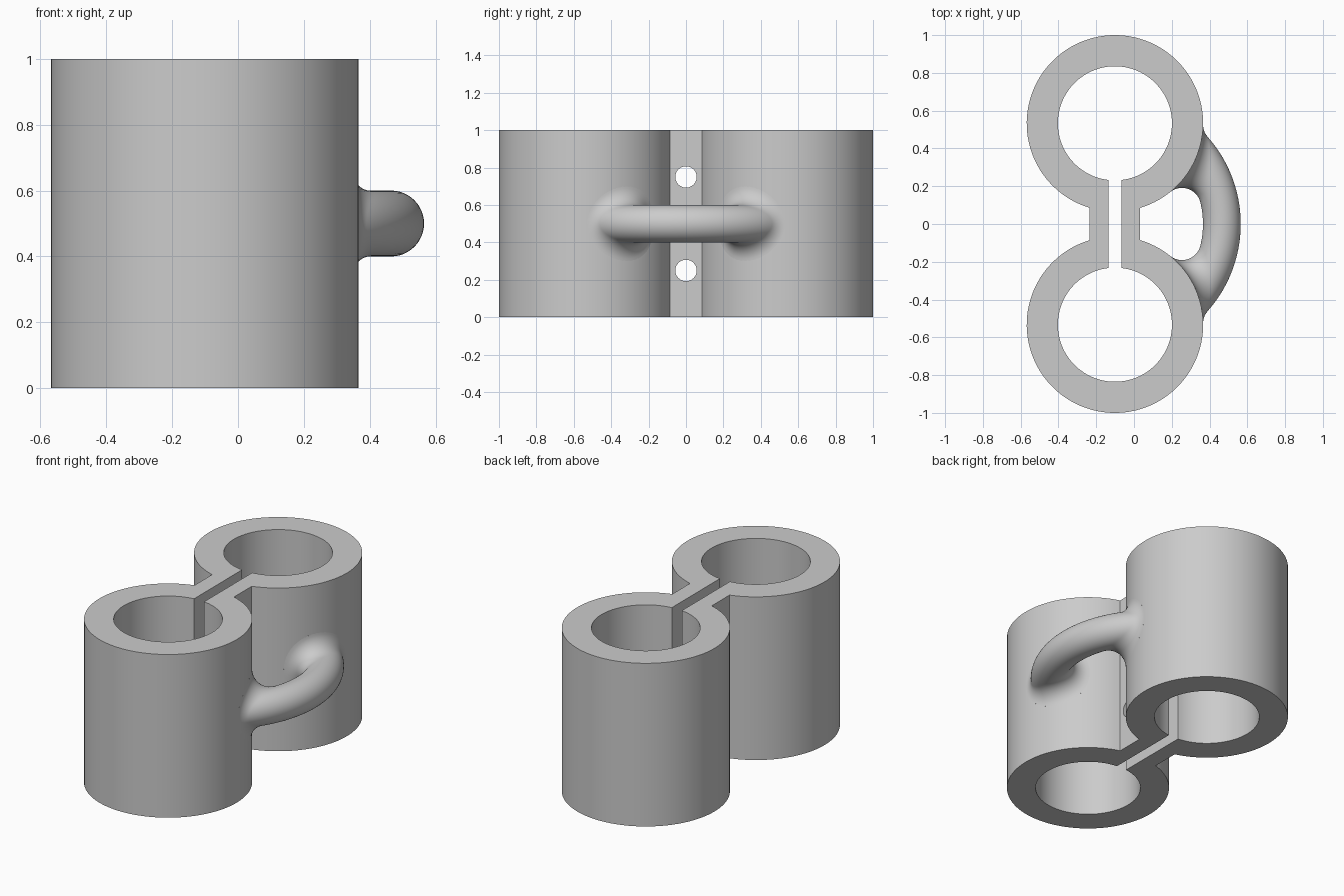
import bpy
import bmesh
from math import sin, cos, pi, asin, acos, atan2, hypot
from mathutils import Vector

CX, RING_Y = -0.101, 0.533           # ring axes at (CX, +-RING_Y)
R_OUT, R_BORE, HEIGHT = 0.467, 0.302, 1.0
WEB_HALF, SLOT_HALF = 0.134, 0.034

if "Cube" in bpy.data.objects:
    bpy.data.objects.remove(bpy.data.objects["Cube"])

grey = bpy.data.materials.new("plain grey")
grey.use_nodes = True
grey.diffuse_color = (0.6, 0.6, 0.6, 1)
grey.node_tree.nodes["Principled BSDF"].inputs["Base Color"].default_value = grey.diffuse_color


def make_object(name, bm):
    bmesh.ops.recalc_face_normals(bm, faces=bm.faces)
    mesh = bpy.data.meshes.new(name)
    bm.to_mesh(mesh)
    bm.free()
    obj = bpy.data.objects.new(name, mesh)
    bpy.context.collection.objects.link(obj)
    mesh.materials.append(grey)
    return obj


def smooth(obj, angle):
    bpy.ops.object.select_all(action='DESELECT')
    obj.select_set(True)
    bpy.context.view_layer.objects.active = obj
    bpy.ops.object.shade_smooth_by_angle(angle=angle)


def dumbbell(radius, half, steps=96):
    """Two circles joined by a straight neck, as one closed outline."""
    gap = asin(half / radius)
    arc = []
    for i in range(steps + 1):
        a = gap + (2 * pi - 2 * gap) * i / steps
        arc.append((radius * sin(a), RING_Y - radius * cos(a)))
    both = arc + [(-x, -y) for x, y in arc]
    return [(CX + x, y) for x, y in both]


# Twin ring body: outer and inner outlines bridged into a solid
bm = bmesh.new()
loops = []
for radius, half in ((R_OUT, WEB_HALF), (R_BORE, SLOT_HALF)):
    outline = dumbbell(radius, half)
    for z in (0, HEIGHT):
        loops.append([bm.verts.new((x, y, z)) for x, y in outline])
out_low, out_top, in_low, in_top = loops
for a, b in ((out_low, out_top), (out_top, in_top), (in_top, in_low), (in_low, out_low)):
    for i in range(len(a)):
        j = (i + 1) % len(a)
        bm.faces.new((a[i], a[j], b[j], b[i]))
body = make_object("twin_ring_body", bm)

# Bolt holes through both neck walls
for z in (0.25, 0.75):
    bpy.ops.mesh.primitive_cylinder_add(vertices=48, radius=0.057, depth=0.5,
                                        location=(CX, 0, z), rotation=(0, pi / 2, 0))
    cutter = bpy.context.object
    cutter.name = "bolt_hole_cutter"
    cutter.hide_render = True
    mod = body.modifiers.new("bolt_hole", 'BOOLEAN')
    mod.operation, mod.solver, mod.object = 'DIFFERENCE', 'EXACT', cutter
    bpy.context.view_layer.objects.active = body
    bpy.ops.object.modifier_apply(modifier=mod.name)
    bpy.data.objects.remove(cutter)
smooth(body, 0.5)

# Handle: curved bar with rounded fillets running into both rings
ARC_X, ARC_R, BAR_R, FILLET, MID_Z = -0.13, 0.595, 0.1, 0.1, 0.5
SIDES, FILLET_STEPS, BAR_STEPS = 48, 12, 40


def bar_point(theta, phi, r):
    reach = ARC_R + r * cos(phi)
    return Vector((ARC_X + reach * cos(theta), reach * sin(theta), MID_Z + r * sin(phi)))


def handle_strip(phi):
    """One lengthwise line of the handle, from the +y ring to the -y ring."""
    reach = ARC_R + (BAR_R + FILLET) * cos(phi)
    dx = CX - ARC_X
    dist = hypot(dx, RING_Y)
    tip = R_OUT + FILLET
    theta = atan2(RING_Y, dx) - acos((reach**2 + dist**2 - tip**2) / (2 * reach * dist))
    ball = bar_point(theta, phi, BAR_R + FILLET)
    axis = Vector((CX, RING_Y, ball.z))
    to_ring = (axis - ball).normalized()
    to_bar = (bar_point(theta, phi, BAR_R) - ball).normalized()
    half = [ball + to_ring * (FILLET + 0.01)]
    for i in range(FILLET_STEPS + 1):
        half.append(ball + FILLET * to_ring.slerp(to_bar, i / FILLET_STEPS))
    for i in range(1, BAR_STEPS // 2 + 1):
        half.append(bar_point(theta * (1 - 2 * i / BAR_STEPS), phi, BAR_R))
    return half + [Vector((p.x, -p.y, p.z)) for p in reversed(half[:-1])]


bm = bmesh.new()
strips = [[bm.verts.new(p) for p in handle_strip(2 * pi * k / SIDES)] for k in range(SIDES)]
for k in range(SIDES):
    a, b = strips[k], strips[(k + 1) % SIDES]
    for i in range(len(a) - 1):
        bm.faces.new((a[i], a[i + 1], b[i + 1], b[i]))
handle = make_object("handle", bm)
smooth(handle, 1.0)
